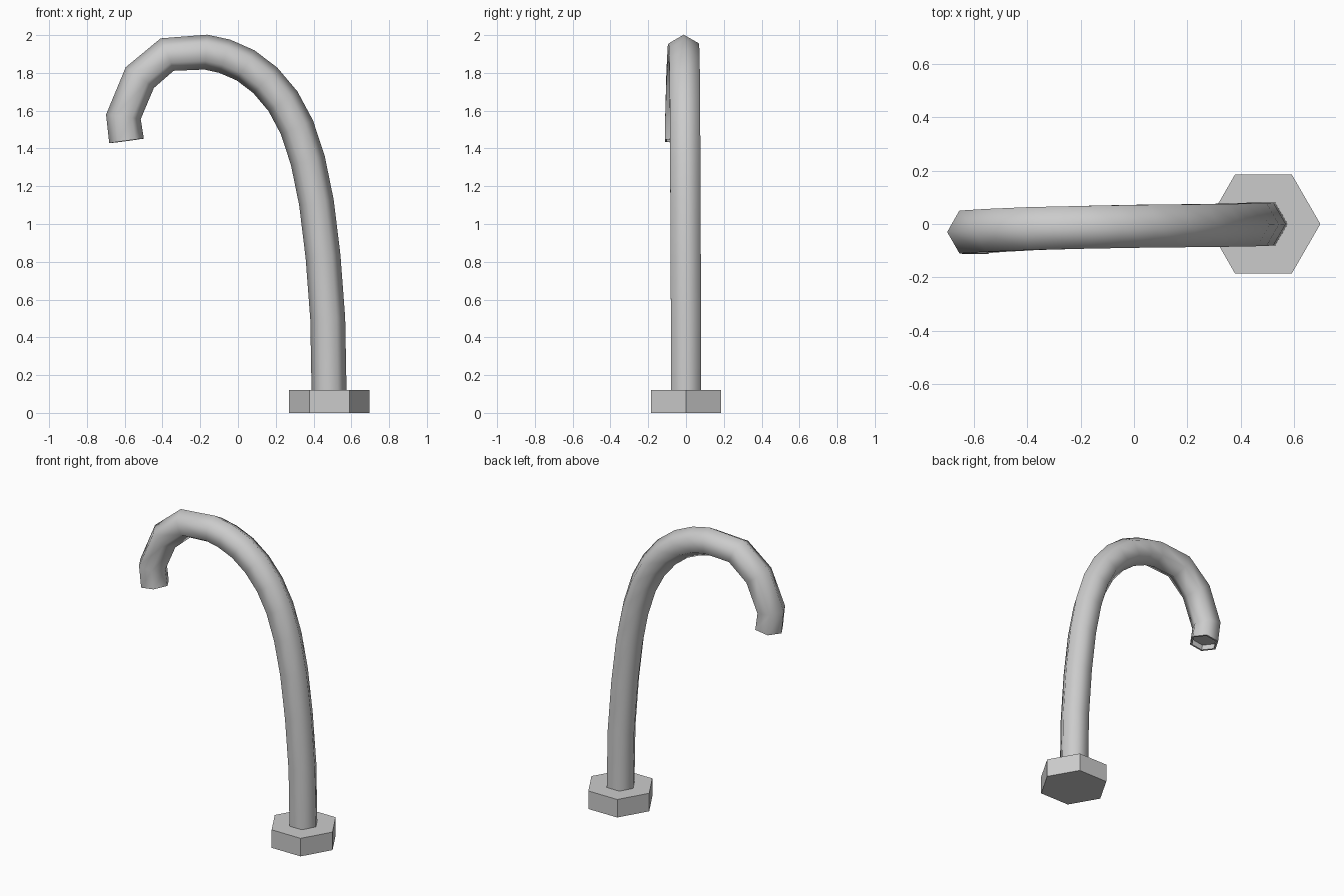
import bpy, bmesh, math
from mathutils import Vector

if "Cube" in bpy.data.objects:
    bpy.data.objects.remove(bpy.data.objects["Cube"])

SIDES = 6
RADIUS = 0.0925

# centre line of the bent pipe
path = [Vector(p) for p in [
    (0.482, 0, 0.12), (0.475, 0, 0.5), (0.45, -0.002, 0.83),
    (0.415, -0.003, 1.115), (0.37, -0.004, 1.335), (0.312, -0.005, 1.512),
    (0.238, -0.006, 1.65), (0.145, -0.007, 1.76), (0.04, -0.008, 1.84),
    (-0.07, -0.01, 1.888), (-0.17, -0.012, 1.91), (-0.375, -0.017, 1.897),
    (-0.52, -0.024, 1.775), (-0.607, -0.03, 1.567), (-0.59, -0.032, 1.44)]]


def ring(bm, centre, tangent, radius):
    side = Vector((0, 1, 0))
    out = side.cross(tangent).normalized()
    side = tangent.cross(out).normalized()
    return [bm.verts.new(centre + radius * (out * math.cos(a) + side * math.sin(a)))
            for a in (2 * math.pi * k / SIDES for k in range(SIDES))]


def bridge(bm, a, b, smooth):
    for k in range(SIDES):
        j = (k + 1) % SIDES
        bm.faces.new((a[k], a[j], b[j], b[k])).smooth = smooth


# pipe: hexagonal section swept along the path
bm = bmesh.new()
rings = []
for i, p in enumerate(path):
    before = (p - path[i - 1]).normalized() if i else Vector()
    after = (path[i + 1] - p).normalized() if i < len(path) - 1 else Vector()
    rings.append(ring(bm, p, (before + after).normalized(), RADIUS))
for a, b in zip(rings, rings[1:]):
    bridge(bm, a, b, True)

# spout mouth: thin rim with a shallow recess
end_dir = (path[-1] - path[-2]).normalized()
lip = ring(bm, path[-1], end_dir, 0.08)
floor = ring(bm, path[-1] - end_dir * 0.035, end_dir, 0.08)
bridge(bm, rings[-1], lip, False)
bridge(bm, lip, floor, False)
bm.faces.new(floor)
bmesh.ops.recalc_face_normals(bm, faces=bm.faces)
for e in bm.edges:
    if any(not f.smooth for f in e.link_faces):
        e.smooth = False
mesh = bpy.data.meshes.new("pipe")
bm.to_mesh(mesh)
bm.free()
bpy.context.collection.objects.link(bpy.data.objects.new("pipe", mesh))

# hexagonal base nut
bpy.ops.mesh.primitive_cylinder_add(vertices=SIDES, radius=0.213, depth=0.12,
                                    location=(0.484, 0, 0.06),
                                    rotation=(0, 0, math.pi / 2))
bpy.context.object.name = "base_nut"
